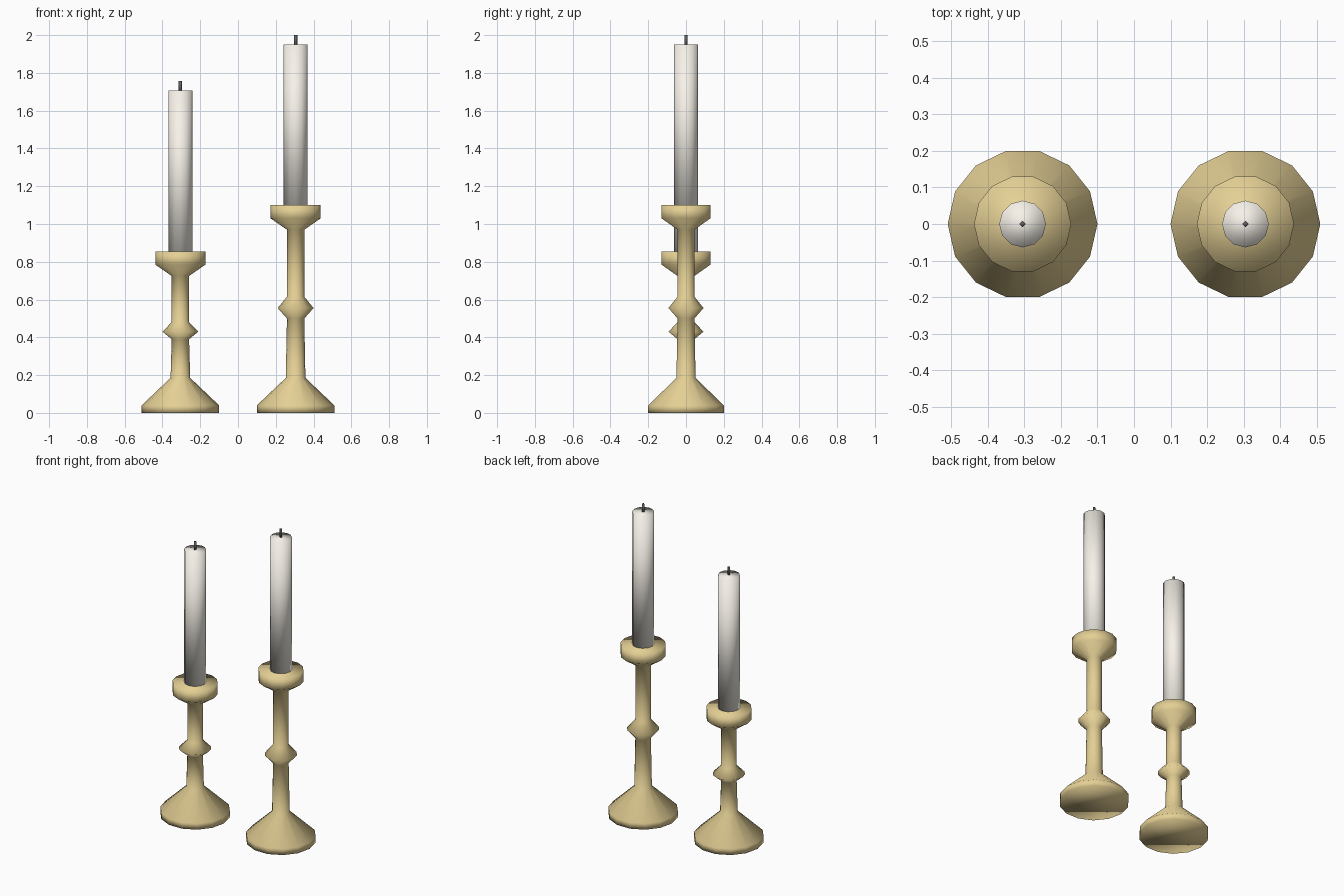
import bpy, bmesh
from math import sin, cos, tau

if "Cube" in bpy.data.objects:
    bpy.data.objects.remove(bpy.data.objects["Cube"])


def material(name, rgb):
    m = bpy.data.materials.new(name)
    m.diffuse_color = (*rgb, 1)
    m.use_nodes = True
    m.node_tree.nodes["Principled BSDF"].inputs["Base Color"].default_value = m.diffuse_color
    return m


brass = material("brass", (0.78, 0.63, 0.30))
wax = material("wax", (0.93, 0.89, 0.82))
char = material("charred_wick", (0.12, 0.12, 0.12))


def lathe(name, profile, sides, x, mat):
    """Capped solid of revolution from (radius, height) points."""
    bm = bmesh.new()
    rings = [[bm.verts.new((r * cos(tau * i / sides), r * sin(tau * i / sides), z))
              for i in range(sides)] for r, z in profile]
    for a, b in zip(rings, rings[1:]):
        for i in range(sides):
            j = (i + 1) % sides
            bm.faces.new((a[i], a[j], b[j], b[i]))
    bm.faces.new(rings[0][::-1])
    bm.faces.new(rings[-1])
    for f in bm.faces:
        f.smooth = True
    mesh = bpy.data.meshes.new(name)
    bm.to_mesh(mesh)
    bm.free()
    mesh.materials.append(mat)
    ob = bpy.data.objects.new(name, mesh)
    ob.location.x = x
    bpy.context.collection.objects.link(ob)
    return ob


def candlestick(label, x, bead, cup, candle_top):
    lo, mid, hi = bead
    neck, flare, rim = cup
    # turned holder: foot, stem, bead, cup
    lathe(label + "_holder", [
        (0.205, 0), (0.205, 0.04), (0.052, 0.185),
        (0.046, lo), (0.095, mid), (0.046, hi),
        (0.046, neck), (0.133, flare), (0.133, rim)], 14, x, brass)
    # candle and wick
    lathe(label + "_candle", [(0.064, rim - 0.01), (0.064, candle_top)], 12, x, wax)
    lathe(label + "_wick", [(0.009, candle_top - 0.01), (0.009, candle_top + 0.05)], 4, x, char)


candlestick("short", -0.305, (0.39, 0.43, 0.48), (0.725, 0.785, 0.855), 1.707)
candlestick("tall", 0.305, (0.50, 0.555, 0.615), (0.97, 1.03, 1.10), 1.95)
